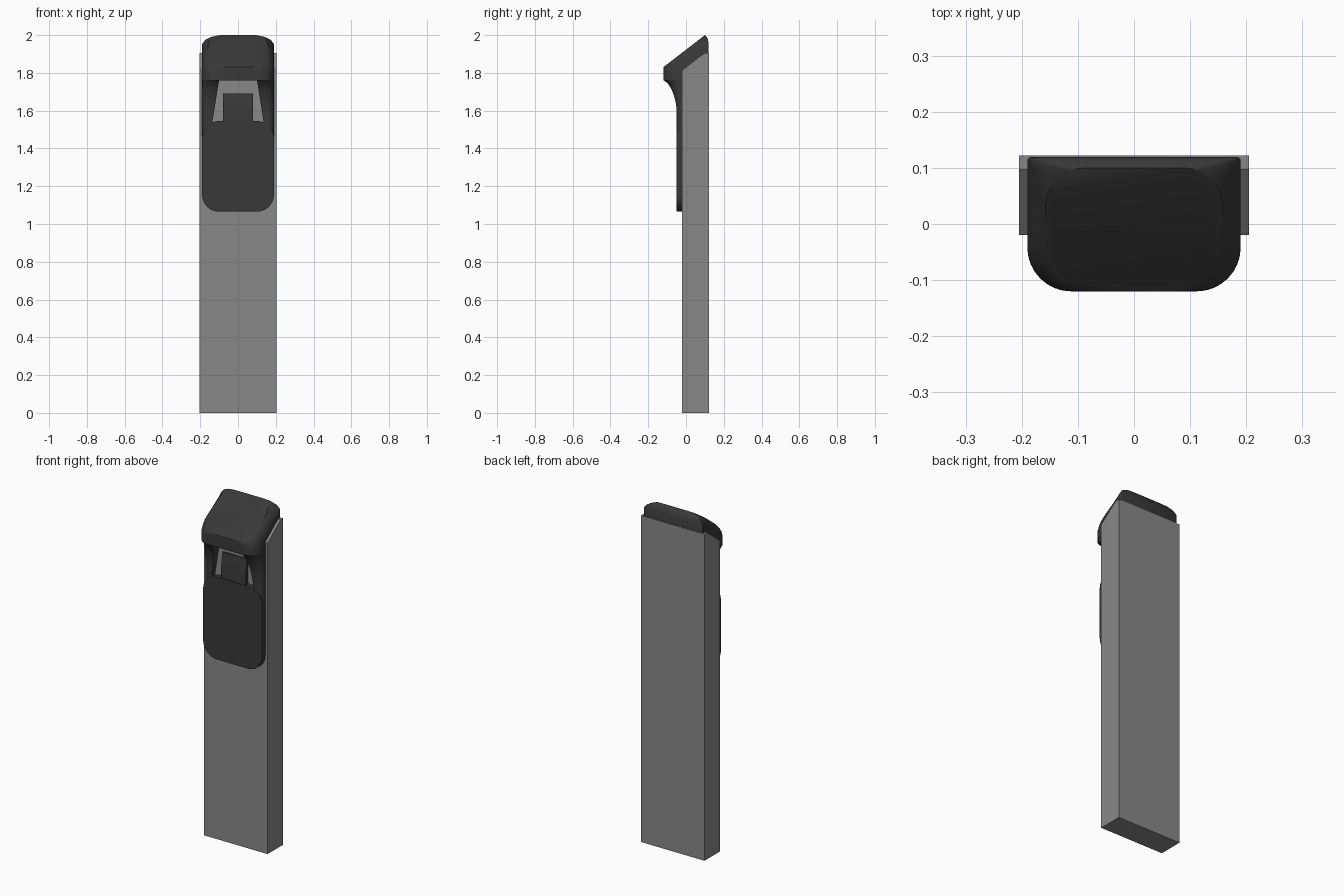
import bpy, bmesh, math

if "Cube" in bpy.data.objects:
    bpy.data.objects.remove(bpy.data.objects["Cube"])


def material(name, v):
    m = bpy.data.materials.new(name)
    m.diffuse_color = (v, v, v, 1)
    m.use_nodes = True
    m.node_tree.nodes["Principled BSDF"].inputs["Base Color"].default_value = m.diffuse_color
    return m


GREY = material("grey_metal", 0.25)
DARK = material("dark_plastic", 0.04)


def loft(name, loops, mat, smooth=True):
    """Skin closed loops of equal length and cap both ends."""
    bm = bmesh.new()
    rows = [[bm.verts.new(p) for p in loop] for loop in loops]
    n = len(rows[0])
    for a, b in zip(rows, rows[1:]):
        for i in range(n):
            j = (i + 1) % n
            bm.faces.new((a[i], a[j], b[j], b[i]))
    bm.faces.new(rows[0])
    bm.faces.new(rows[-1])
    bmesh.ops.recalc_face_normals(bm, faces=bm.faces)
    me = bpy.data.meshes.new(name)
    bm.to_mesh(me)
    bm.free()
    ob = bpy.data.objects.new(name, me)
    bpy.context.collection.objects.link(ob)
    me.materials.append(mat)
    if smooth:
        bpy.ops.object.select_all(action='DESELECT')
        ob.select_set(True)
        bpy.context.view_layer.objects.active = ob
        bpy.ops.object.shade_smooth_by_angle(angle=math.radians(32))
    return ob


def round_rect(w, lo, hi, r_lo, r_hi, n=8):
    """Rounded rectangle of half width w from lo to hi, as 2D points."""
    pts = []
    for cx, cy, r, a0 in ((w, hi, r_hi, 0), (-w, hi, r_hi, 90),
                          (-w, lo, r_lo, 180), (w, lo, r_lo, 270)):
        ox = cx - math.copysign(r, cx)
        oy = cy - r if cy == hi else cy + r
        for k in range(n + 1):
            a = math.radians(a0 + 90 * k / n)
            pts.append((ox + r * math.cos(a), oy + r * math.sin(a)))
    return pts


# Pedestal: side profile with a sloped top, extruded across x
side = [(-0.02, 0), (0.122, 0), (0.122, 1.905), (0.097, 1.905), (-0.02, 1.815)]
loft("pedestal", [[(x, y, z) for y, z in side] for x in (-0.205, 0.205)], GREY, False)


# Head: sloped rounded face blending into a vertical hood
def slope(y):
    return 1.83 + (y + 0.12) * 0.773


face = [(x, y, slope(y)) for x, y in round_rect(0.158, -0.12, 0.10, 0.085, 0.07)]
plan = round_rect(0.19, -0.12, 0.119, 0.078, 0.006)
rim = [(x, y, slope(y) - 0.015 - 0.045 * (abs(x) / 0.19) ** 4) for x, y in plan]


def blend(t, s):
    return [(a[0] + (b[0] - a[0]) * t, a[1] + (b[1] - a[1]) * t, a[2] + (b[2] - a[2]) * s)
            for a, b in zip(face, rim)]


base = [(x, y, 1.76) for x, y in plan]
loft("head", [face, blend(0.45, 0.2), blend(0.8, 0.55), rim, base], DARK)

# Front panel below the head
panel = round_rect(0.19, 1.065, 1.545, 0.09, 0.09, 10)
loft("front_panel", [[(x, y, z) for x, z in panel] for y in (-0.05, -0.015)], DARK)


# Side cheeks curving from the panel out to the hood
def cheek(s, steps=14):
    rows = []
    for k in range(steps + 1):
        z = 1.42 + (1.765 - 1.42) * k / steps
        t = max(0, (z - 1.58) / 0.185)
        f = -0.049 - 0.071 * (1 - math.sqrt(max(0, 1 - (0.95 * t) ** 2))) / 0.688
        inner = 0.135 - 0.035 * max(0, (z - 1.545) / 0.22)
        r = min(0.078, -0.02 - f)
        row = [(s * 0.19, -0.015, z)]
        for i in range(7):
            a = math.pi / 2 * i / 6
            row.append((s * (0.19 - r + r * math.cos(a)), f + r - r * math.sin(a), z))
        row += [(s * inner, f, z), (s * inner, -0.015, z)]
        rows.append(row)
    return rows


for s, label in ((-1, "left"), (1, "right")):
    loft(label + "_cheek", cheek(s), DARK)

# Reader block in the middle of the recess
block = [(-0.046, 1.50), (-0.044, 1.58), (-0.038, 1.64), (-0.03, 1.69), (-0.015, 1.69), (-0.015, 1.50)]
loft("reader_block", [[(x, y, z) for y, z in block] for x in (-0.08, 0.08)], DARK)
